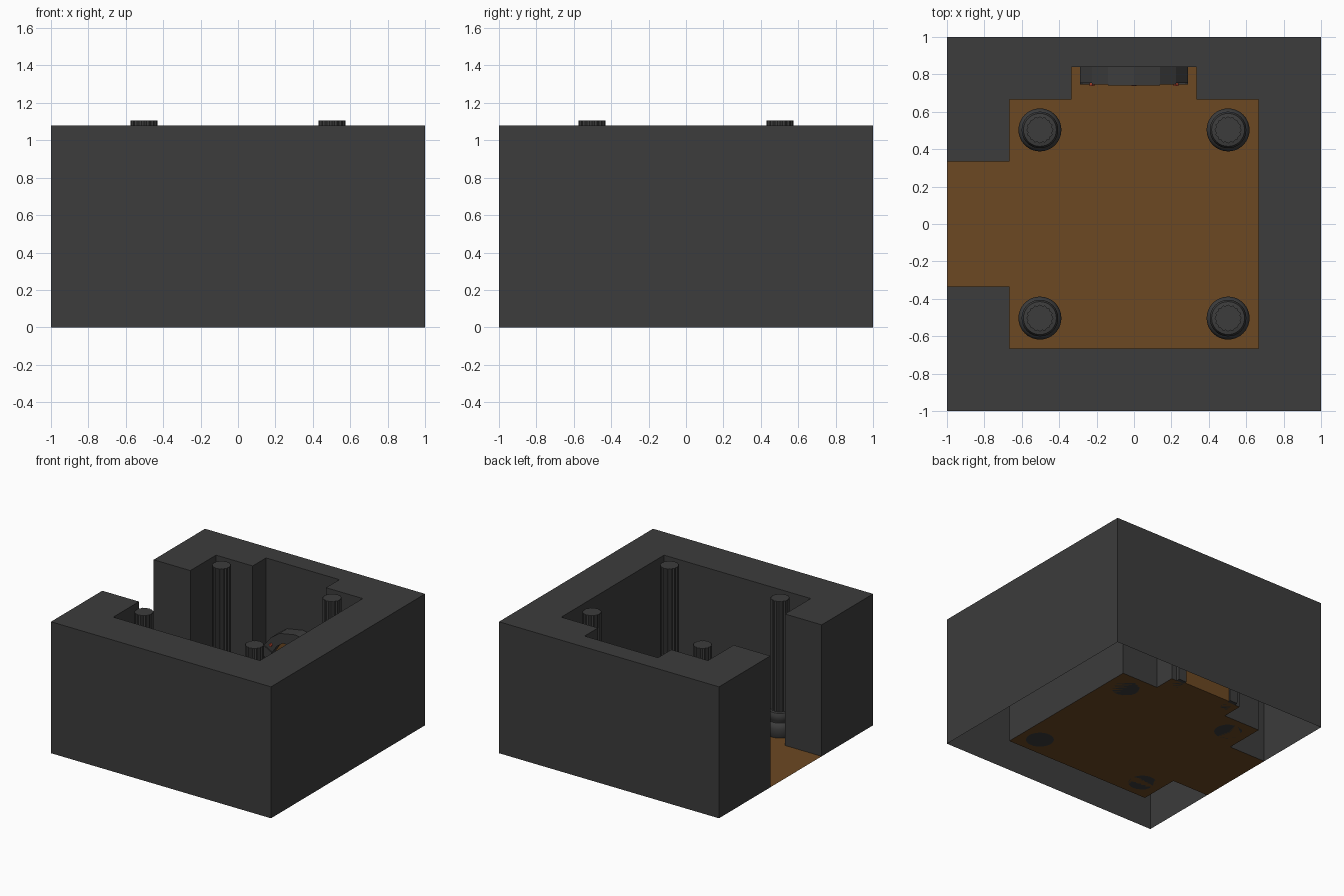
import bpy, bmesh, math

if "Cube" in bpy.data.objects:
    bpy.data.objects.remove(bpy.data.objects["Cube"])


def material(name, rgb):
    m = bpy.data.materials.new(name)
    m.diffuse_color = (*rgb, 1)
    m.use_nodes = True
    m.node_tree.nodes["Principled BSDF"].inputs["Base Color"].default_value = m.diffuse_color
    return m


STONE = material("stone", (0.045, 0.045, 0.045))
WOOD = material("wood", (0.15, 0.065, 0.016))
RED = material("red_accent", (0.45, 0.06, 0.03))


def finish(name, bm, mat):
    me = bpy.data.meshes.new(name)
    bm.to_mesh(me)
    bm.free()
    me.materials.append(mat)
    ob = bpy.data.objects.new(name, me)
    bpy.context.collection.objects.link(ob)
    return ob


def ring(bm, pts):
    return [bm.verts.new(p) for p in pts]


def bridge(bm, a, b):
    n = len(a)
    for i in range(n):
        j = (i + 1) % n
        bm.faces.new((a[i], a[j], b[j], b[i]))


def slab_y(bm, outline, y0, y1):
    """Extrude an xz outline along y."""
    a = ring(bm, [(x, y0, z) for x, z in outline])
    b = ring(bm, [(x, y1, z) for x, z in outline])
    bridge(bm, a, b)
    bm.faces.new(a)
    bm.faces.new(b[::-1])
    bmesh.ops.recalc_face_normals(bm, faces=bm.faces)


H, T, I, A = 1.08, 1 / 3, 2 / 3, 0.84

# Inner edge of the room, from the entrance round past the alcove
inner = [(-1, T), (-I, T), (-I, I), (-T, I), (-T, A), (T, A), (T, I),
         (I, I), (I, -I), (-I, -I), (-I, -T), (-1, -T)]

# Walls: hollow shell, open underneath
bm = bmesh.new()
outline = [(-1, -1), (1, -1), (1, 1), (-1, 1)] + inner
low = ring(bm, [(x, y, 0) for x, y in outline])
top = ring(bm, [(x, y, H) for x, y in outline])
bridge(bm, low, top)
bm.faces.new(top)
finish("walls", bm, STONE)

# Floor
bm = bmesh.new()
bm.faces.new(ring(bm, [(x, y, 0) for x, y in inner[::-1]]))
finish("floor", bm, WOOD)


# Columns: fluted shaft on a two-tier rounded base
def circle(bm, cx, cy, r, z, n, flute=0.0):
    return ring(bm, [(cx + (r - flute * (i % 2)) * math.cos(2 * math.pi * i / n),
                      cy + (r - flute * (i % 2)) * math.sin(2 * math.pi * i / n), z)
                     for i in range(n)])


base = [(0.105, 0), (0.115, 0.03), (0.115, 0.075), (0.105, 0.105), (0.088, 0.115),
        (0.088, 0.125), (0.098, 0.14), (0.098, 0.175), (0.088, 0.195), (0.06, 0.2)]
for sx in (-1, 1):
    for sy in (-1, 1):
        cx, cy = sx * 0.503, sy * 0.503
        tag = ("left" if sx < 0 else "right") + ("_front" if sy < 0 else "_back")
        bm = bmesh.new()
        rings = [circle(bm, cx, cy, r, z, 32) for r, z in base]
        for a, b in zip(rings, rings[1:]):
            bridge(bm, a, b)
        bm.faces.new(rings[0][::-1])
        ob = finish("column_base_" + tag, bm, STONE)
        bpy.context.view_layer.objects.active = ob
        ob.select_set(True)
        bpy.ops.object.shade_smooth_by_angle(angle=math.radians(50))
        ob.select_set(False)
        bm = bmesh.new()
        a = circle(bm, cx, cy, 0.072, 0.19, 32, 0.006)
        b = circle(bm, cx, cy, 0.072, 1.105, 32, 0.006)
        bridge(bm, a, b)
        bm.faces.new(b)
        finish("column_shaft_" + tag, bm, STONE)

# Stone arch in the alcove: one block per pair of (outer, inner) points
out = [(0.285, 0), (0.29, 0.14), (0.28, 0.28), (0.29, 0.41), (0.225, 0.49), (0.14, 0.55)]
inn = [(0.215, 0), (0.215, 0.14), (0.215, 0.28), (0.215, 0.37), (0.175, 0.43), (0.11, 0.475)]
bm = bmesh.new()
for s in (-1, 1):
    for i in range(5):
        quad = [out[i], out[i + 1], inn[i + 1], inn[i]]
        slab_y(bm, [(s * x, z) for x, z in quad], 0.745 + 0.008 * (i % 2), 0.87)
slab_y(bm, [(-0.14, 0.55), (-0.11, 0.475), (0.11, 0.475), (0.14, 0.55), (0, 0.575)], 0.74, 0.87)
finish("door_arch", bm, STONE)

# Wooden door filling the arch
bm = bmesh.new()
slab_y(bm, inn + [(-x, z) for x, z in inn[::-1]], 0.80, 0.855)
finish("door", bm, WOOD)

# Iron bands across the door
bm = bmesh.new()
for z in (0.1, 0.34):
    slab_y(bm, [(-0.21, z), (0.21, z), (0.21, z + 0.03), (-0.21, z + 0.03)], 0.79, 0.81)
finish("door_bands", bm, STONE)

# Small red inlays on the arch face
bm = bmesh.new()
for x, z in ((-0.225, 0.43), (0, 0.52), (0.225, 0.43)):
    d = 0.014
    slab_y(bm, [(x - d, z), (x, z - d), (x + d, z), (x, z + d)], 0.737, 0.76)
finish("arch_inlays", bm, RED)
